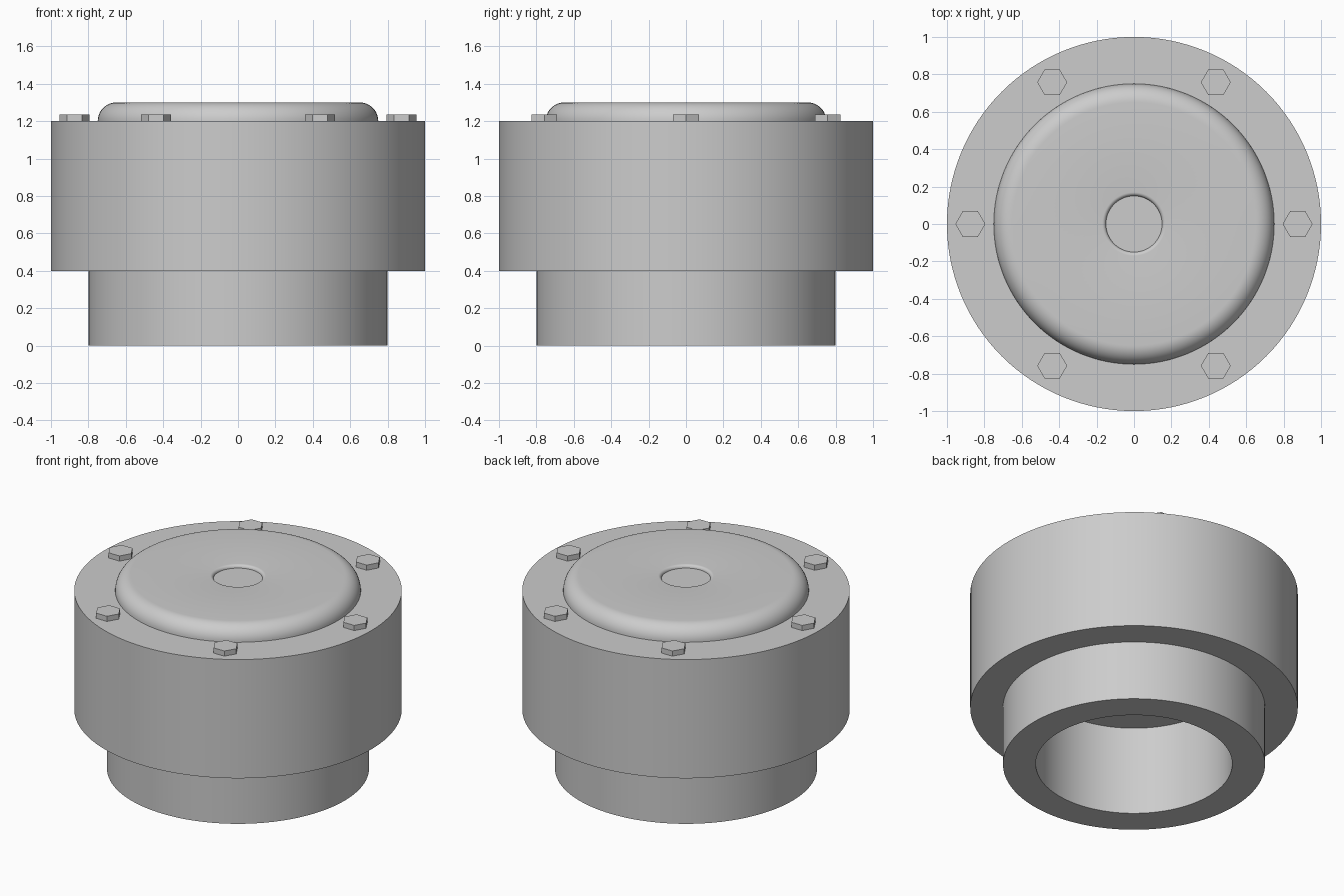
import bpy
import bmesh
from math import cos, sin, pi, radians

cube = bpy.data.objects.get("Cube")
if cube:
    bpy.data.objects.remove(cube, do_unlink=True)

SEGMENTS = 128

grey = bpy.data.materials.new("light grey metal")
grey.use_nodes = True
colour = (0.604, 0.604, 0.604, 1)
grey.diffuse_color = colour
grey.node_tree.nodes["Principled BSDF"].inputs["Base Color"].default_value = colour


def finish(name, bm):
    """Turn a bmesh into a shaded object with the shared material."""
    bmesh.ops.recalc_face_normals(bm, faces=bm.faces)
    mesh = bpy.data.meshes.new(name)
    bm.to_mesh(mesh)
    bm.free()
    mesh.materials.append(grey)
    obj = bpy.data.objects.new(name, mesh)
    bpy.context.collection.objects.link(obj)
    bpy.ops.object.select_all(action='DESELECT')
    obj.select_set(True)
    bpy.context.view_layer.objects.active = obj
    bpy.ops.object.shade_smooth_by_angle(angle=radians(30))
    return obj


def lathe(name, profile):
    """Spin an (r, z) profile, starting and ending on the axis, about z."""
    bm = bmesh.new()
    verts = [bm.verts.new((r, 0, z)) for r, z in profile]
    edges = [bm.edges.new(pair) for pair in zip(verts, verts[1:])]
    bmesh.ops.spin(bm, geom=verts + edges, cent=(0, 0, 0), axis=(0, 0, 1),
                   angle=2 * pi, steps=SEGMENTS, use_merge=True)
    bmesh.ops.remove_doubles(bm, verts=bm.verts, dist=1e-5)
    return finish(name, bm)


def fillet(r, z, radius, start, end, steps):
    """Arc points around (r, z), angles in degrees."""
    angles = [radians(start + (end - start) * i / steps) for i in range(steps + 1)]
    return [(r + radius * cos(a), z + radius * sin(a)) for a in angles]


# Housing: narrow neck with a blind bore below a wide drum
lathe("housing", [(0, 0.6), (0.6, 0.6), (0.6, 0), (0.8, 0), (0.8, 0.4),
                  (1, 0.4), (1, 1.2), (0, 1.2)])

# Cover: rounded rim and a shallow recess with a rounded lip
lathe("cover", [(0, 1.2)]
      + fillet(0.65, 1.2, 0.1, 0, 90, 12)
      + fillet(0.17, 1.28, 0.02, 90, 180, 6)
      + [(0, 1.28)])

# Ring of six hexagonal bolt heads
BOLT_HEIGHT = 0.035
for i in range(6):
    a = i * pi / 3
    bm = bmesh.new()
    bmesh.ops.create_cone(bm, cap_ends=True, segments=6, radius1=0.08,
                          radius2=0.08, depth=BOLT_HEIGHT)
    # Points of the hexagon face along x
    if max(v.co.x for v in bm.verts) < 0.075:
        for v in bm.verts:
            v.co.x, v.co.y = v.co.y, -v.co.x
    bolt = finish(f"bolt_head_{i + 1}", bm)
    bolt.location = (0.875 * cos(a), 0.875 * sin(a), 1.2 + BOLT_HEIGHT / 2)
